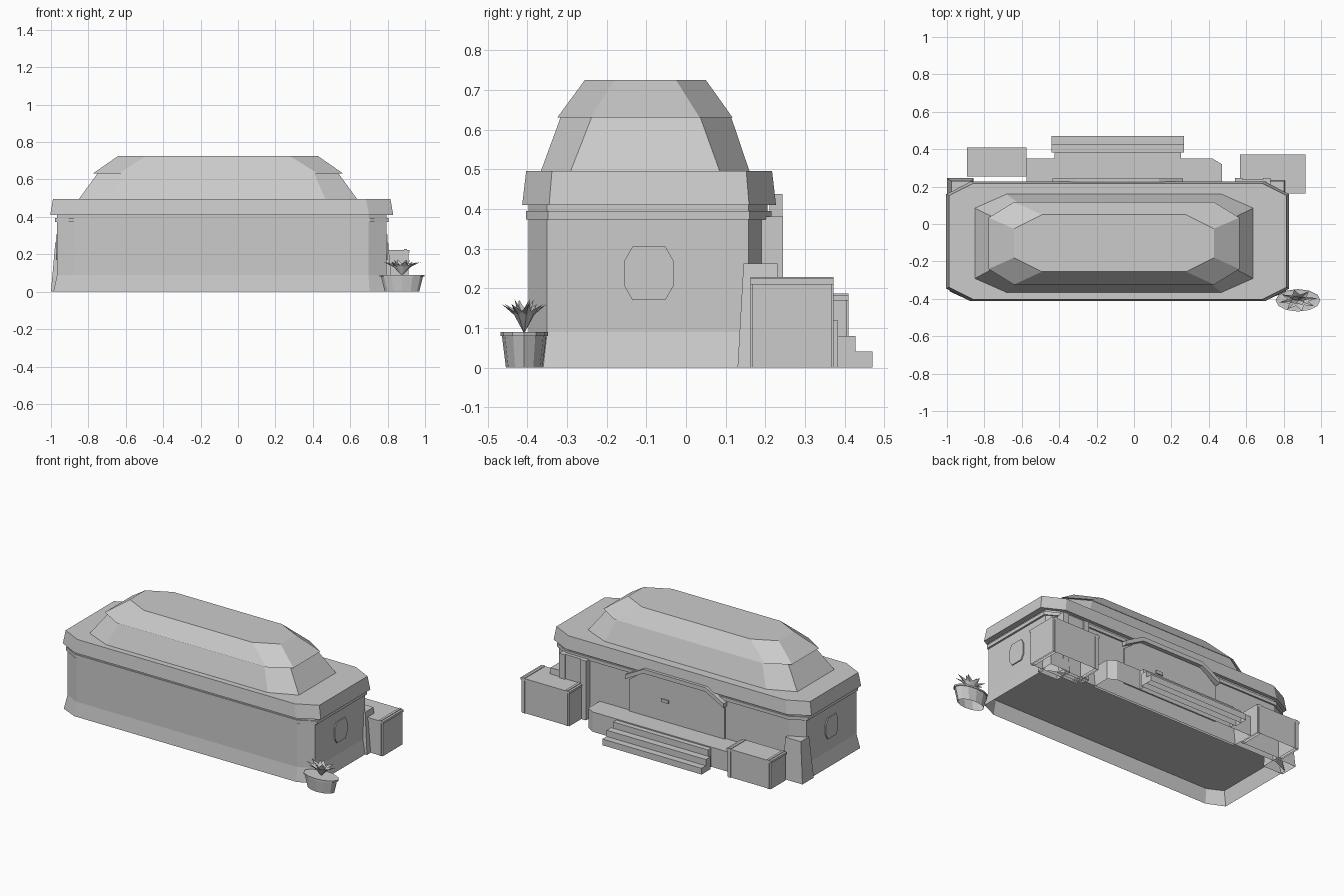
import bpy, bmesh, math
from mathutils import Vector

if "Cube" in bpy.data.objects:
    bpy.data.objects.remove(bpy.data.objects["Cube"])

grey = bpy.data.materials.new("plain_grey")
grey.use_nodes = True
grey.diffuse_color = (0.6, 0.6, 0.6, 1)
grey.node_tree.nodes["Principled BSDF"].inputs["Base Color"].default_value = (0.6, 0.6, 0.6, 1)

MID = -0.087       # centre of the walls along x
ROOF_MID = -0.107  # centre of the roof along x


def finish(name, bm):
    bmesh.ops.recalc_face_normals(bm, faces=bm.faces)
    mesh = bpy.data.meshes.new(name)
    bm.to_mesh(mesh)
    bm.free()
    mesh.materials.append(grey)
    ob = bpy.data.objects.new(name, mesh)
    bpy.context.collection.objects.link(ob)
    return ob


def loft(name, rings, bottom=True):
    """Skin through rings with equal point counts, open below if asked."""
    bm = bmesh.new()
    rows = [[bm.verts.new(p) for p in r] for r in rings]
    n = len(rows[0])
    for a, b in zip(rows, rows[1:]):
        for i in range(n):
            j = (i + 1) % n
            bm.faces.new((a[i], a[j], b[j], b[i]))
    if bottom:
        bm.faces.new(rows[0])
    bm.faces.new(rows[-1])
    return finish(name, bm)


def octagon(z, half_x, y0, y1, cx, cy, mid=MID):
    """Rectangle with cut corners, at height z."""
    x0, x1 = mid - half_x, mid + half_x
    return [(x0 + cx, y0, z), (x1 - cx, y0, z), (x1, y0 + cy, z), (x1, y1 - cy, z),
            (x1 - cx, y1, z), (x0 + cx, y1, z), (x0, y1 - cy, z), (x0, y0 + cy, z)]


def rect(z, x0, x1, y0, y1):
    return [(x0, y0, z), (x1, y0, z), (x1, y1, z), (x0, y1, z)]


def box(name, x0, x1, y0, y1, z0, z1, bottom=True):
    return loft(name, [rect(z0, x0, x1, y0, y1), rect(z1, x0, x1, y0, y1)], bottom)


# Walls with a flared, hollow skirt and a raised floor
loft("walls", [octagon(0, 0.9, -0.41, 0.215, 0.11, 0.05),
               octagon(0.09, 0.88, -0.397, 0.205, 0.095, 0.047),
               octagon(0.42, 0.88, -0.397, 0.205, 0.095, 0.047)], bottom=False)
loft("floor", [octagon(z, 0.878, -0.395, 0.203, 0.095, 0.047) for z in (0.09, 0.095)])

# Trim band and eaves
loft("trim_band", [octagon(z, 0.892, -0.403, 0.215, 0.1, 0.055) for z in (0.373, 0.395)])
loft("eaves", [octagon(0.41, 0.917, -0.413, 0.227, 0.13, 0.068),
               octagon(0.495, 0.902, -0.403, 0.217, 0.13, 0.065)])

# Two-tier hipped roof
loft("lower_roof", [octagon(0.495, 0.744, -0.366, 0.16, 0.17, 0.075, ROOF_MID),
                    octagon(0.631, 0.645, -0.316, 0.114, 0.13, 0.078, ROOF_MID)])
loft("upper_roof", [octagon(0.631, 0.67, -0.324, 0.117, 0.135, 0.083, ROOF_MID),
                    octagon(0.725, 0.535, -0.255, 0.05, 0.15, 0.075, ROOF_MID)])

# Cut-corner hatch on each end wall
for side, name in ((1, "left_hatch"), (-1, "right_hatch")):
    y0, y1, z0, z1, cy, cz = -0.155, -0.032, 0.17, 0.305, 0.02, 0.035
    shape = [(y0 + cy, z0), (y1 - cy, z0), (y1, z0 + cz), (y1, z1 - cz),
             (y1 - cy, z1), (y0 + cy, z1), (y0, z1 - cz), (y0, z0 + cz)]
    loft(name, [[(MID + side * x, y, z) for y, z in shape] for x in (0.879, 0.887)])

# Large rear door under a bent canopy
door = [(-0.34, 0.1), (0.34, 0.1), (0.34, 0.33), (0.23, 0.41), (-0.23, 0.41), (-0.34, 0.33)]
loft("rear_door", [[(MID + x, y, z) for x, z in door] for y in (0.21, 0.217)])
canopy = [(-0.35, 0.34), (-0.22, 0.41), (0.22, 0.41), (0.35, 0.34),
          (0.35, 0.367), (0.22, 0.437), (-0.22, 0.437), (-0.35, 0.367)]
loft("door_canopy", [[(MID + x, y, z) for x, z in canopy] for y in (0.21, 0.243)])
box("door_handle", -0.03, 0.02, 0.215, 0.224, 0.25, 0.27)

# Hollow porch platform and steps
porch = [(-0.575, 0.2), (0.47, 0.2), (0.47, 0.32), (0.42, 0.35), (-0.575, 0.35)]
loft("porch", [[(x, y, z) for x, y in porch] for z in (0, 0.127)], bottom=False)
treads = ((0.353, 0.427, 0.47), (0.353, 0.382, 0.427), (0.337, 0.35, 0.382))
for i, (half, y0, y1) in enumerate(treads):
    box("step_%d" % (i + 1), MID - half, MID + half, y0, y1, 0, 0.04 * (i + 1), bottom=False)

# Tapered buttresses on the rear corners
for side, name in ((1, "left_buttress"), (-1, "right_buttress")):
    a, b, c, d = [MID + side * v for v in (0.77, 0.913, 0.78, 0.89)]
    loft(name, [rect(0, a, b, 0.13, 0.245), rect(0.263, c, d, 0.145, 0.23)], bottom=False)

# Tall cabinet against the rear wall
box("cabinet", 0.54, 0.73, 0.19, 0.237, 0, 0.381, bottom=False)
for x in (0.54, 0.69):
    box("cabinet_post", x, x + 0.04, 0.2, 0.245, 0, 0.381, bottom=False)


# Hollow crates with a lid rim and end straps
def crate(name, x0, x1, y0, y1, top):
    g = 0.005
    box(name, x0 + g, x1 - g, y0 + g, y1 - g, 0, top - g, bottom=False)
    rim = [rect(top - 0.018, x0, x1, y0, y1), rect(top - 0.004, x0, x1, y0, y1)]
    loft(name + "_lid", rim, bottom=False)
    for x in (x0 + 0.014, x1 - 0.03):
        box(name + "_strap", x, x + 0.016, y0, y1, 0, top, bottom=False)


crate("left_crate", 0.568, 0.917, 0.163, 0.372, 0.228)
crate("right_crate", -0.892, -0.575, 0.253, 0.41, 0.187)


# Oval planter
PX, PY, SIDES = 0.877, -0.408, 12


def oval(z, rx, ry):
    angles = [math.tau * i / SIDES for i in range(SIDES)]
    return [(PX + rx * math.cos(a), PY + ry * math.sin(a), z) for a in angles]


loft("planter", [oval(0, 0.092, 0.046), oval(0.08, 0.112, 0.056), oval(0.08, 0.12, 0.06),
                 oval(0.09, 0.12, 0.06), oval(0.088, 0.106, 0.053)], bottom=False)

# Spiky leaves, steep at the root and bending outward
bm = bmesh.new()
for count, reach, top, turn in ((8, 0.105, 0.16, 0.2), (4, 0.05, 0.172, 0.5)):
    for i in range(count):
        a = math.tau * i / count + turn
        out = Vector((math.cos(a), math.sin(a) * 0.55, 0)) * reach
        across = Vector((-math.sin(a), math.cos(a) * 0.55, 0)) * 0.023
        root = Vector((PX, PY, 0.086))
        middle = root + out * 0.45 + Vector((0, 0, 0.055))
        tip = Vector((PX, PY, top)) + out
        r, l, m, k, t = [bm.verts.new(p) for p in (
            root, middle - across, middle - Vector((0, 0, 0.008)), middle + across, tip)]
        for tri in ((r, l, m), (r, m, k), (l, t, m), (m, t, k)):
            bm.faces.new(tri)
finish("plant_leaves", bm)
